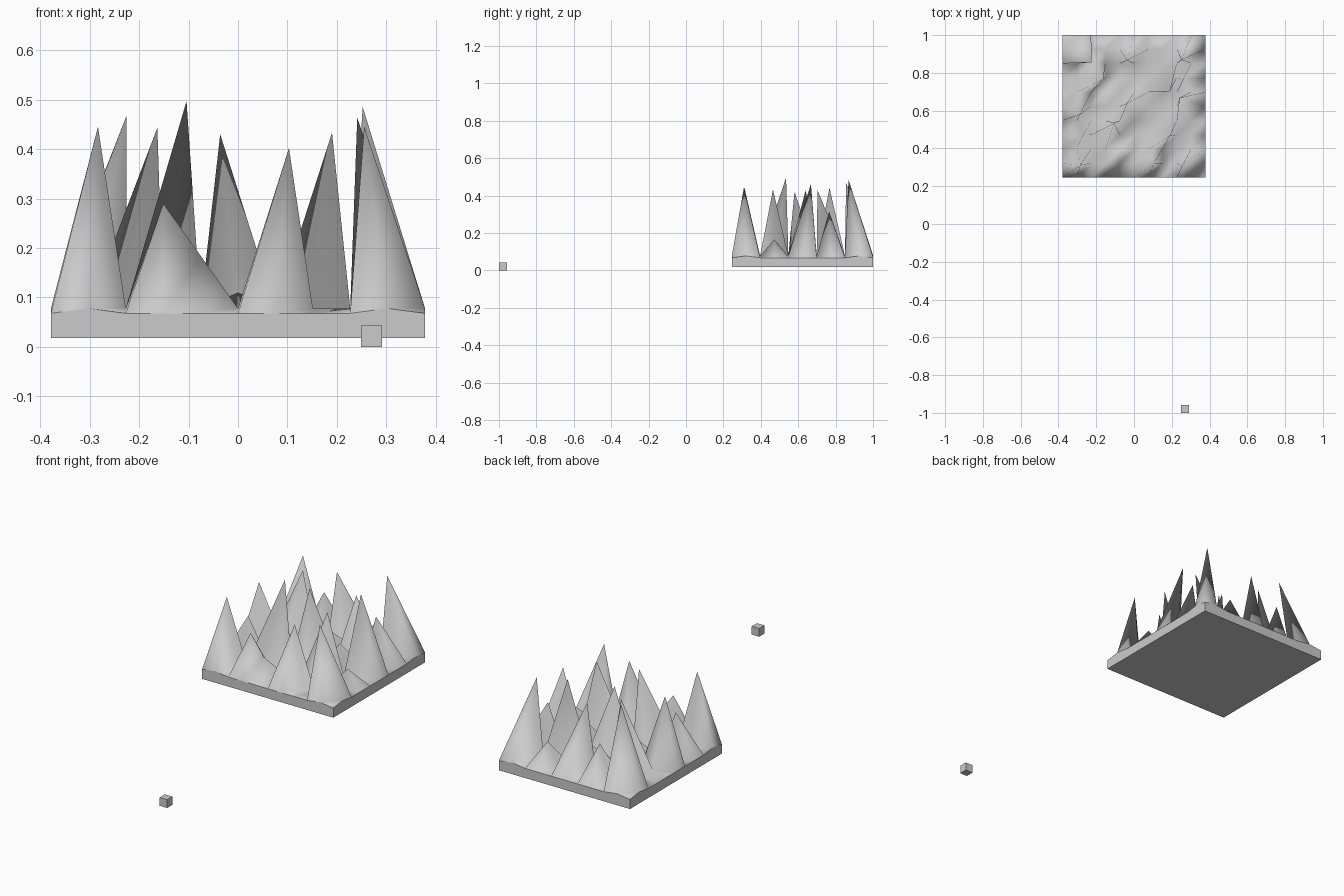
import bpy, bmesh

if "Cube" in bpy.data.objects:
    bpy.data.objects.remove(bpy.data.objects["Cube"])

N = 10
HALF = 0.378
STEP = 2 * HALF / N
Y0 = 0.245
BOTTOM = 0.018

# Peaks: grid column, grid row, then displaced tip x, y, z
peaks = [
    (1, 1, -0.283, 0.312, 0.445), (3, 1, -0.151, 0.32, 0.29),
    (4, 1, -0.076, 0.32, 0.185), (6, 1, 0.103, 0.32, 0.402),
    (9, 1, 0.255, 0.31, 0.445),
    (1, 3, -0.27, 0.47, 0.29), (3, 3, -0.104, 0.535, 0.497),
    (7, 3, 0.19, 0.465, 0.433),
    (1, 5, -0.285, 0.58, 0.42), (5, 5, -0.036, 0.64, 0.43),
    (9, 5, 0.241, 0.668, 0.463),
    (2, 7, -0.163, 0.767, 0.443), (7, 7, 0.19, 0.703, 0.43),
    (9, 7, 0.26, 0.765, 0.315),
    (1, 9, -0.225, 0.856, 0.468), (5, 9, -0.036, 0.866, 0.43),
    (9, 9, 0.252, 0.869, 0.485),
]
tips = {(i, j): (x, y, z) for i, j, x, y, z in peaks}

# Low foothills between the tall peaks: column, row, height
for i, j, z in [(5, 3, 0.11), (9, 3, 0.165), (3, 5, 0.18), (7, 5, 0.2),
                (5, 7, 0.16), (3, 9, 0.27), (7, 9, 0.2)]:
    tips[i, j] = (-HALF + i * STEP, Y0 + j * STEP, z)


def grid_point(i, j):
    if (i, j) in tips:
        return tips[i, j]
    on_rim = i in (0, N) or j in (0, N)
    z = 0.078
    if on_rim and not (i in (1, 9) or j in (1, 9)):
        z = 0.068
    return (-HALF + i * STEP, Y0 + j * STEP, z)


def finish(name, bm):
    me = bpy.data.meshes.new(name)
    bm.to_mesh(me)
    bm.free()
    ob = bpy.data.objects.new(name, me)
    bpy.context.collection.objects.link(ob)
    return ob


# Spiky terrain surface, all cells split along the same diagonal, fully smooth
bm = bmesh.new()
v = {(i, j): bm.verts.new(grid_point(i, j)) for j in range(N + 1) for i in range(N + 1)}
for j in range(N):
    for i in range(N):
        a, b, c, d = v[i, j], v[i + 1, j], v[i + 1, j + 1], v[i, j + 1]
        bm.faces.new((a, b, c)).smooth = True
        bm.faces.new((a, c, d)).smooth = True

# Slab walls and underside, flat with a crisp rim
rim = ([(i, 0) for i in range(N)] + [(N, j) for j in range(N)]
       + [(i, N) for i in range(N, 0, -1)] + [(0, j) for j in range(N, 0, -1)])
low = [bm.verts.new((v[k].co.x, v[k].co.y, BOTTOM)) for k in rim]
high = [bm.verts.new(v[k].co) for k in rim]
for n in range(len(rim)):
    m = (n + 1) % len(rim)
    bm.faces.new((high[n], low[n], low[m], high[m]))
bm.faces.new(low[::-1])
finish("mountain_terrain", bm)

# Small separate cube
bm = bmesh.new()
bmesh.ops.create_cube(bm, size=0.043)
bmesh.ops.translate(bm, verts=bm.verts, vec=(0.27, -0.9785, 0.0215))
finish("small_cube", bm)
